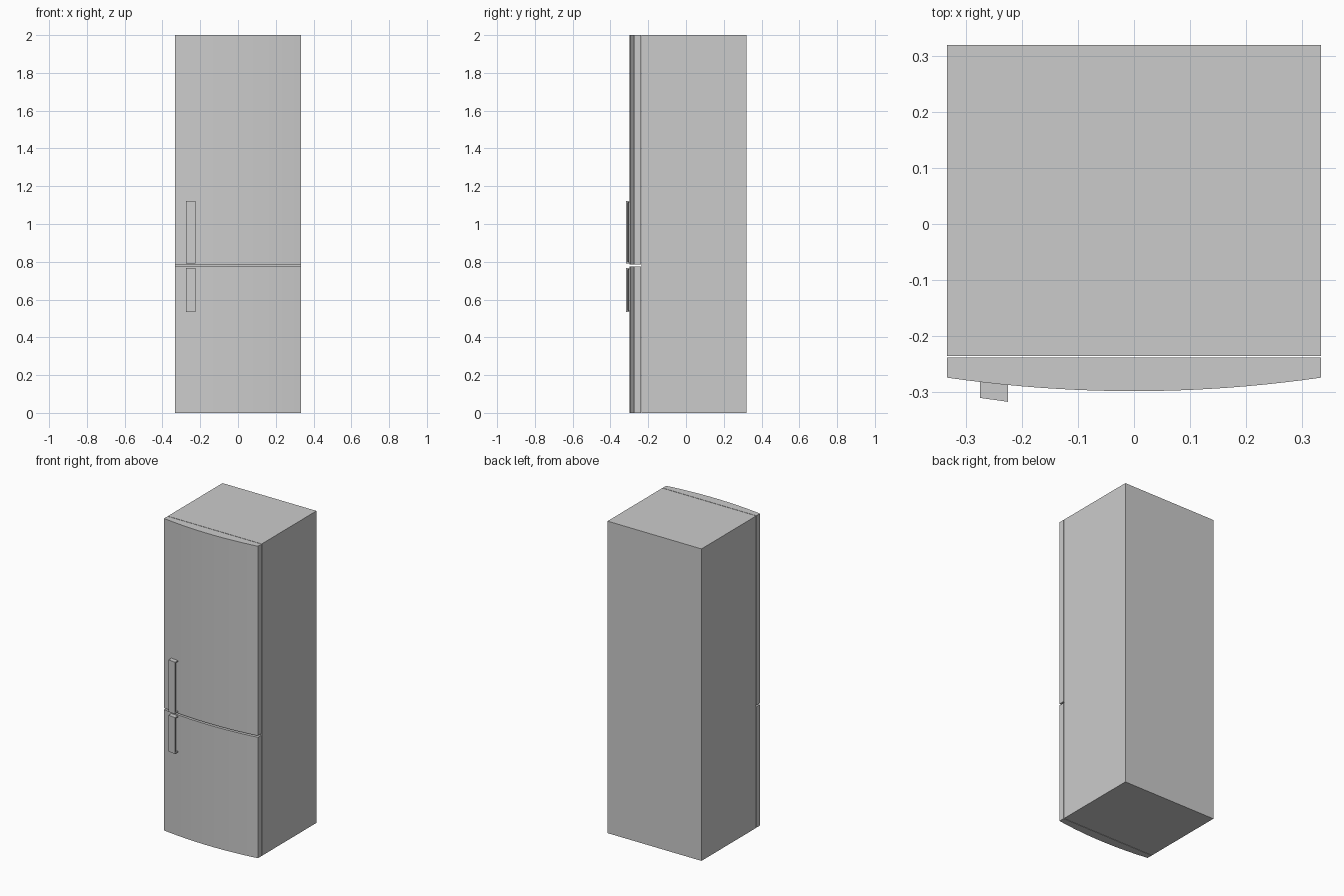
import bpy

if "Cube" in bpy.data.objects:
    bpy.data.objects.remove(bpy.data.objects["Cube"])

HALF_W = 0.333
DOOR_BACK, EDGE_Y, MID_Y = -0.238, -0.274, -0.298


def door_y(x):
    """Front surface of the bowed doors at a given x."""
    return MID_Y + (EDGE_Y - MID_Y) * (x / HALF_W) ** 2


def extrude(name, profile, vector, smooth=False):
    """Solid made by sweeping a closed 3D outline along a vector."""
    n = len(profile)
    top = [tuple(a + b for a, b in zip(p, vector)) for p in profile]
    faces = [tuple(reversed(range(n))), tuple(range(n, 2 * n))]
    faces += [(i, (i + 1) % n, (i + 1) % n + n, i + n) for i in range(n)]
    mesh = bpy.data.meshes.new(name)
    mesh.from_pydata(list(profile) + top, [], faces)
    obj = bpy.data.objects.new(name, mesh)
    bpy.context.collection.objects.link(obj)
    bpy.ops.object.select_all(action='DESELECT')
    obj.select_set(True)
    bpy.context.view_layer.objects.active = obj
    bpy.ops.object.mode_set(mode='EDIT')
    bpy.ops.mesh.select_all(action='SELECT')
    bpy.ops.mesh.normals_make_consistent(inside=False)
    bpy.ops.object.mode_set(mode='OBJECT')
    if smooth:
        bpy.ops.object.shade_smooth_by_angle()
    return obj


# Cabinet box behind the doors
extrude("cabinet", [(-HALF_W, -0.235, 0), (HALF_W, -0.235, 0),
                    (HALF_W, 0.319, 0), (-HALF_W, 0.319, 0)], (0, 0, 2))


# Bowed doors
def door(name, z0, z1):
    xs = [-HALF_W + 2 * HALF_W * i / 20 for i in range(21)]
    profile = [(x, door_y(x), z0) for x in xs]
    profile += [(HALF_W, DOOR_BACK, z0), (-HALF_W, DOOR_BACK, z0)]
    extrude(name, profile, (0, 0, z1 - z0), smooth=True)


door("freezer_door", 0.0, 0.775)
door("fridge_door", 0.785, 2.0)


# C-shaped handles, angled to follow the door surface
def handle(name, z0, z1):
    x0, out, inner, root, t = -0.275, -0.310, -0.302, -0.279, 0.008
    side = [(out, z0), (out, z1), (root, z1), (root, z1 - t),
            (inner, z1 - t), (inner, z0 + t), (root, z0 + t), (root, z0)]
    extrude(name, [(x0, y, z) for y, z in side], (0.05, -0.007, 0))


handle("freezer_handle", 0.535, 0.768)
handle("fridge_handle", 0.79, 1.123)
